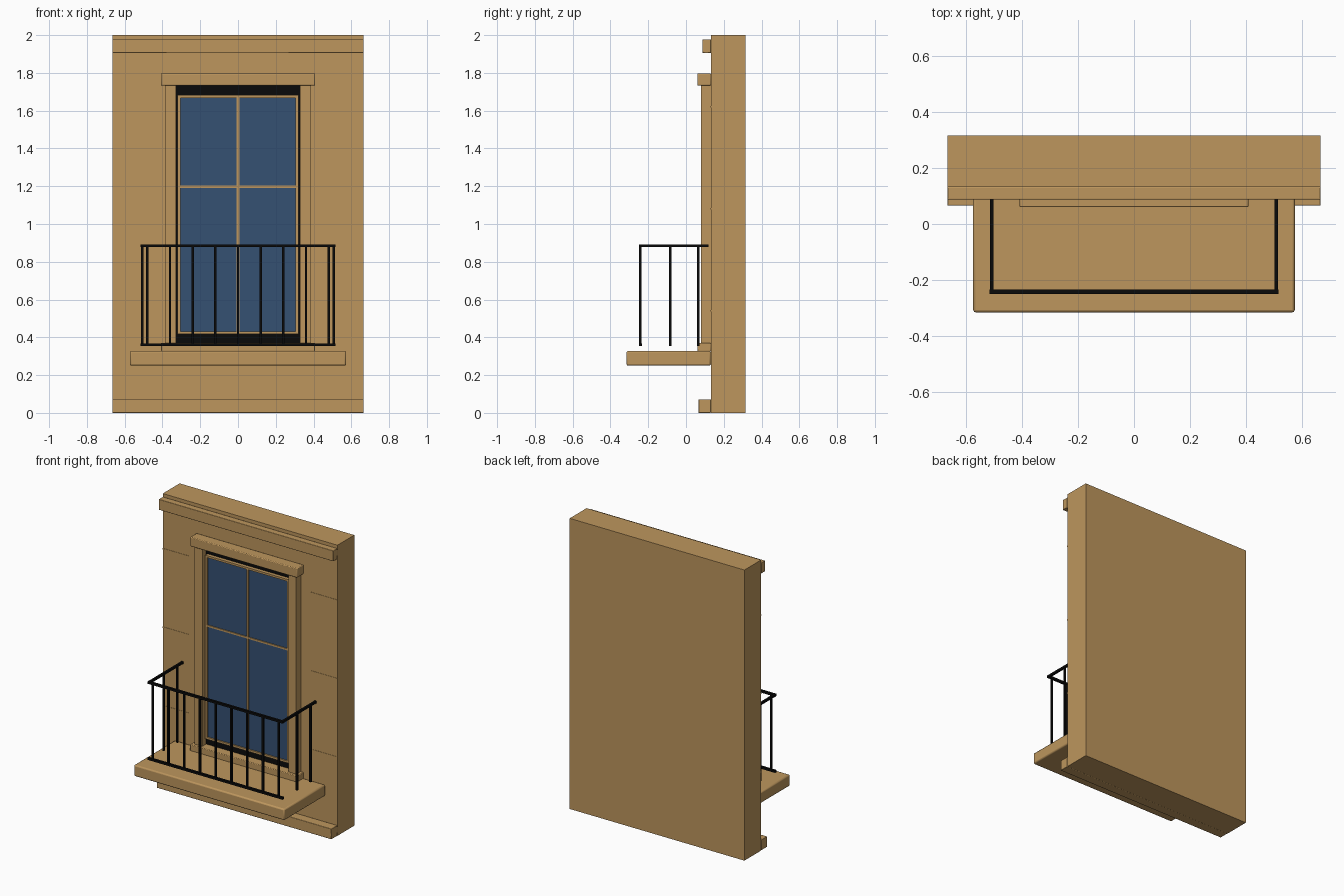
import bpy

if "Cube" in bpy.data.objects:
    bpy.data.objects.remove(bpy.data.objects["Cube"])


def material(name, colour):
    m = bpy.data.materials.new(name)
    m.diffuse_color = (*colour, 1)
    m.use_nodes = True
    m.node_tree.nodes["Principled BSDF"].inputs["Base Color"].default_value = m.diffuse_color
    return m


STONE = material("sandstone", (0.51, 0.305, 0.11))
GLASS = material("blue glass", (0.036, 0.082, 0.17))
IRON = material("black iron", (0.003, 0.003, 0.003))


def box(name, x, y, z, mat, bevel=0):
    """Box spanning the (min, max) pairs x, y and z."""
    bpy.ops.mesh.primitive_cube_add(size=1, location=[sum(r) / 2 for r in (x, y, z)])
    ob = bpy.context.object
    ob.name = name
    ob.scale = [r[1] - r[0] for r in (x, y, z)]
    bpy.ops.object.transform_apply(location=False, rotation=False, scale=True)
    ob.data.materials.append(mat)
    if bevel:
        mod = ob.modifiers.new("soft edges", 'BEVEL')
        mod.width = bevel
        mod.segments = 2
        bpy.ops.object.shade_smooth_by_angle()
    return ob


def pair(name, x, y, z, mat, bevel=0):
    """The same box on the right and mirrored to the left."""
    box("right_" + name, x, y, z, mat, bevel)
    box("left_" + name, (-x[1], -x[0]), y, z, mat, bevel)


def around(c, width):
    return (c - width / 2, c + width / 2)


# Wall with plinth and cornice
WALL = 0.132
box("wall", (-0.665, 0.665), (WALL, 0.315), (0, 2), STONE)
box("plinth", (-0.665, 0.665), (0.066, WALL), (0, 0.072), STONE, 0.003)
box("cornice", (-0.665, 0.665), (0.087, WALL), (1.905, 1.978), STONE, 0.003)

# Thin stone course lines beside the window
for z in (0.54, 1.08, 1.62):
    pair("course_line", (0.46, 0.665), (WALL - 0.002, WALL), around(z, 0.008), STONE)

# Window surround
pair("jamb", (0.328, 0.387), (0.08, WALL), (0.33, 1.735), STONE)
box("lintel", (-0.408, 0.408), (0.06, WALL), (1.733, 1.797), STONE, 0.005)
box("window_sill", (-0.408, 0.408), (0.06, WALL), (0.325, 0.37), STONE, 0.004)
box("dark_recess", (-0.328, 0.328), (0.122, WALL), (0.37, 1.733), IRON)

# Sash frame, glazing bars and glass
box("glass", (-0.31, 0.31), (0.107, 0.122), (0.427, 1.673), GLASS)
pair("frame_stile", (0.305, 0.319), (0.098, 0.122), (0.418, 1.682), STONE)
for name, z in (("bottom", 0.425), ("top", 1.675)):
    box(name + "_frame_rail", (-0.305, 0.305), (0.098, 0.122), around(z, 0.014), STONE)
box("vertical_bar", around(0, 0.014), (0.1, 0.115), (0.43, 1.67), STONE)
box("horizontal_bar", (-0.306, 0.306), (0.101, 0.115), around(1.197, 0.012), STONE)

# Balcony slab
box("balcony_slab", (-0.573, 0.573), (-0.315, WALL), (0.25, 0.328), STONE, 0.009)

# Railing
FRONT = -0.242
box("top_rail", (-0.515, 0.515), around(FRONT, 0.016), around(0.885, 0.015), IRON)
box("bottom_rail", (-0.515, 0.515), around(FRONT, 0.016), around(0.361, 0.015), IRON)
pair("side_rail", around(0.507, 0.014), (FRONT, 0.12), around(0.885, 0.015), IRON)
for i in range(-4, 5):
    box("front_baluster", around(i * 0.12, 0.012), around(FRONT, 0.012), (0.36, 0.885), IRON)
for y in (-0.083, 0.065):
    pair("side_baluster", around(0.507, 0.012), around(y, 0.012), (0.355, 0.885), IRON)
